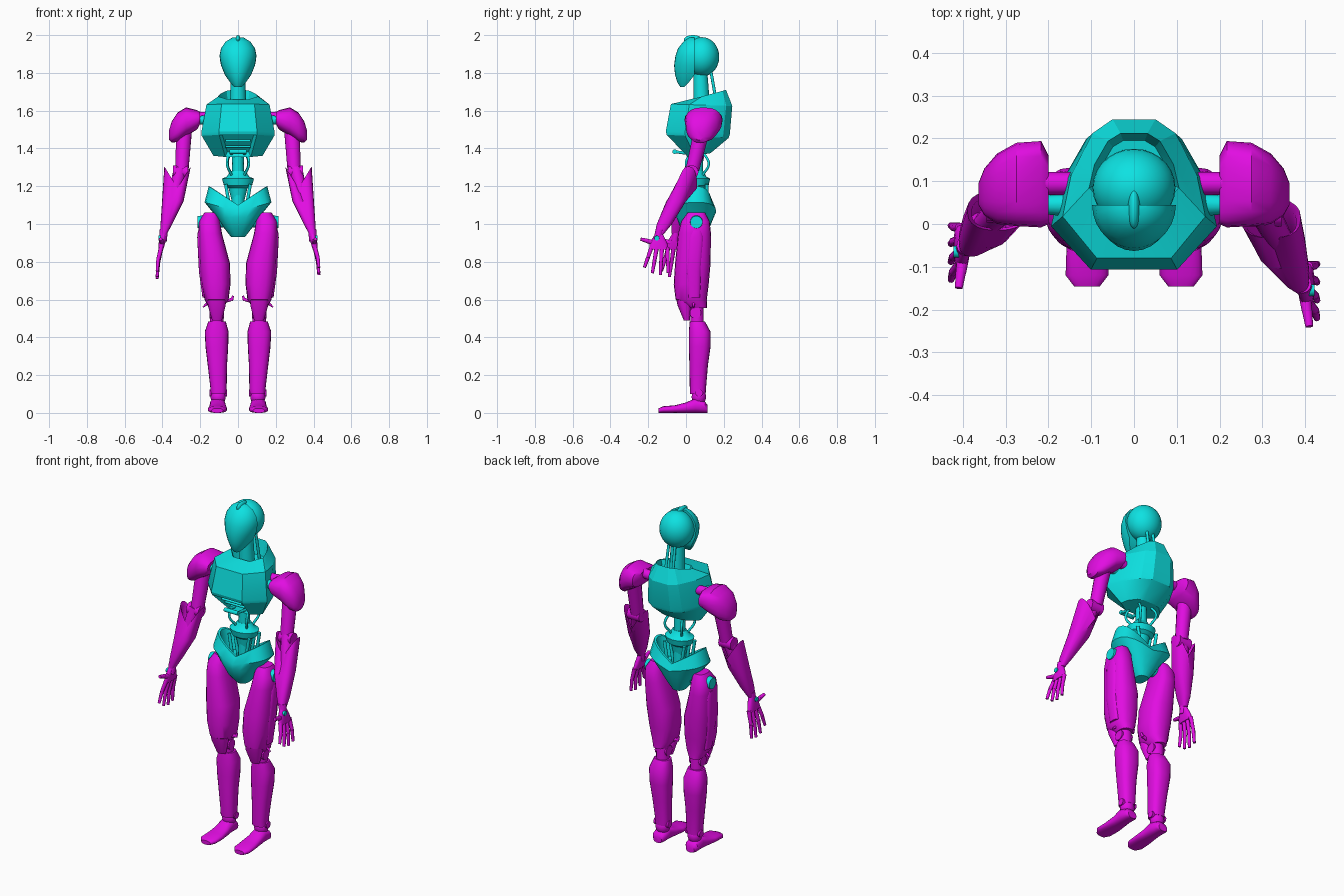
import bpy, bmesh
from math import cos, sin, pi, radians, copysign
from mathutils import Vector, Matrix

if "Cube" in bpy.data.objects:
    bpy.data.objects.remove(bpy.data.objects["Cube"])


def material(name, colour):
    m = bpy.data.materials.new(name)
    m.use_nodes = True
    m.diffuse_color = colour
    m.node_tree.nodes["Principled BSDF"].inputs["Base Color"].default_value = colour
    return m


TEAL = material("teal", (0.004, 0.76, 0.76, 1))
MAGENTA = material("magenta", (0.76, 0.004, 0.76, 1))


def finish(name, bm, mat, crease=38):
    # smooth shading with sharp edges kept
    bmesh.ops.recalc_face_normals(bm, faces=bm.faces)
    for f in bm.faces:
        f.smooth = True
    for e in bm.edges:
        e.smooth = len(e.link_faces) == 2 and e.calc_face_angle(0) < radians(crease)
    mesh = bpy.data.meshes.new(name)
    bm.to_mesh(mesh)
    bm.free()
    mesh.materials.append(mat)
    obj = bpy.data.objects.new(name, mesh)
    bpy.context.collection.objects.link(obj)
    return obj


def span(a0, a1, b0, b1, c, vee=0, n=20, power=0.8):
    # rounded cross-section filling a range; vee lifts its two sides
    ring = []
    for i in range(n):
        t = 2 * pi * i / n
        u = copysign(abs(cos(t)) ** power, cos(t))
        v = copysign(abs(sin(t)) ** power, sin(t))
        ring.append(((a0 + a1 + u * (a1 - a0)) / 2, (b0 + b1 + v * (b1 - b0)) / 2, c + vee * abs(u)))
    return ring


def skin(name, rings, mat, side=1, order=(0, 1, 2), edit=None, crease=38):
    # joins cross-sections into one closed part
    bm = bmesh.new()
    rows = []
    for ring in rings:
        pts = [[p[k] for k in order] for p in ring]
        rows.append([bm.verts.new((x * side, y, z)) for x, y, z in pts])
    for low, high in zip(rows, rows[1:]):
        for i in range(len(low)):
            bm.faces.new((low[i - 1], low[i], high[i], high[i - 1]))
    bm.faces.new(rows[0])
    bm.faces.new(rows[-1])
    if edit:
        bmesh.ops.recalc_face_normals(bm, faces=bm.faces)
        edit(bm)
    return finish(name, bm, mat, crease)


def rod(name, a, b, ra, rb, mat, side=1, n=14):
    a, b = Vector(a), Vector(b)
    turn = (b - a).to_track_quat('Z', 'Y')
    rings = [[p + turn @ Vector((r * cos(2 * pi * i / n), r * sin(2 * pi * i / n), 0)) for i in range(n)]
             for p, r in ((a, ra), (b, rb))]
    return skin(name, rings, mat, side)


def ball(name, centre, radii, mat, side=1):
    bm = bmesh.new()
    x, y, z = centre
    place = Matrix.Translation((x * side, y, z)) @ Matrix.Diagonal((*radii, 1))
    bmesh.ops.create_uvsphere(bm, u_segments=28, v_segments=16, radius=1, matrix=place)
    return finish(name, bm, mat)


def cable(name, points, radius, mat, side=1):
    curve = bpy.data.curves.new(name, 'CURVE')
    curve.dimensions = '3D'
    curve.bevel_depth = radius
    curve.bevel_resolution = 2
    line = curve.splines.new('BEZIER')
    line.bezier_points.add(len(points) - 1)
    for knot, (x, y, z) in zip(line.bezier_points, points):
        knot.co = (x * side, y, z)
        knot.handle_left_type = knot.handle_right_type = 'AUTO'
    curve.materials.append(mat)
    obj = bpy.data.objects.new(name, curve)
    bpy.context.collection.objects.link(obj)


# Head: rounded skull, flat-backed face mask, crest
ball("skull", (0, .085, 1.885), (.097, .091, .104), TEAL)
face_profile = ((1.725, .02, -.03), (1.75, .042, -.046), (1.79, .07, -.058), (1.84, .09, -.063),
                (1.89, .098, -.056), (1.93, .09, -.042), (1.965, .066, -.014), (1.987, .03, .015))
mask = []
for z, w, front in face_profile:
    # the lower jaw slopes up towards the neck
    back = min(.045, -.01 + (z - 1.725))
    mask.append([(x, min(y, back), h) for x, y, h in span(-w, w, front, 2 * back - front, z, n=28, power=1)])
skin("face_mask", mask, TEAL)
ball("head_crest", (0, .037, 1.975), (.014, .048, .025), TEAL)

# Neck
rod("neck", (0, .085, 1.6), (0, .075, 1.84), .045, .036, TEAL)
for s in (-1, 1):
    rod("neck_rod", (.025, .165, 1.62), (.02, .13, 1.82), .008, .008, TEAL, s)


# Chest: faceted shell with a collar opening and a recessed grille below
def chest_ring(w, y0, y1, z0, z1):
    half = ((.52, 0), (1, .3), (.88, .6), (.58, .9), (.3, 1))
    loop = list(half) + [(-x, t) for x, t in reversed(half)]
    return [(x * w, y0 + t * (y1 - y0), z0 + t * (z1 - z0)) for x, t in loop]


def recess(bm):
    front = [f for f in bm.faces if abs(f.normal.x) < .01 and f.normal.y < -.3 and f.normal.z < -.3]
    bmesh.ops.inset_individual(bm, faces=front, thickness=.018, depth=-.025)


skin("chest", [chest_ring(.13, .01, .13, 1.355, 1.375), chest_ring(.192, -.102, .225, 1.472, 1.455),
               chest_ring(.194, -.107, .232, 1.49, 1.475), chest_ring(.167, -.08, .245, 1.635, 1.625),
               chest_ring(.105, .03, .212, 1.66, 1.71), chest_ring(.085, .05, .195, 1.6, 1.62)],
     TEAL, edit=recess, crease=25)
for y, z in ((-.055, 1.44), (-.025, 1.41)):
    rod("grille_bar", (-.065, y, z), (.065, y, z), .007, .007, TEAL)
rod("chest_lip", (-.045, -.06, 1.383), (.045, -.06, 1.383), .012, .012, TEAL)
for s in (-1, 1):
    rod("lip_bracket", (.035, -.06, 1.383), (.035, .03, 1.37), .008, .008, TEAL, s)

# Waist: spine, collar, cables and struts
rod("spine", (0, .06, 1.05), (0, .06, 1.4), .034, .03, TEAL)
skin("waist_collar", [span(-w, w, .06 - w * .8, .06 + w * .8, z, power=1) for z, w in
                      ((1.13, .035), (1.19, .05), (1.205, .075), (1.24, .085), (1.25, .06), (1.28, .04))], TEAL)
for s in (-1, 1):
    cable("waist_cable", [(.045, .03, 1.38), (.058, .0, 1.32), (.035, .03, 1.26)], .007, TEAL, s)
    cable("rear_cable", [(.04, .09, 1.38), (.055, .12, 1.32), (.035, .09, 1.26)], .007, TEAL, s)
    for y in (.01, .06, .11):
        rod("waist_strut", (.04, y, 1.06), (.065, y, 1.21), .009, .009, TEAL, s)

# Pelvis: open basin with a dipped rim
skin("pelvis", [span(-.036, .036, .01, .1, .93), span(-.075, .075, -.03, .125, .98),
                span(-.112, .112, -.05, .147, 1.035), span(-.177, .177, -.052, .16, 1.065, .05),
                span(-.155, .155, -.025, .135, 1.1, .1), span(-.143, .143, -.013, .123, 1.1, .095),
                span(-.12, .12, 0, .11, 1.05, .03)], TEAL)

for s in (-1, 1):
    # Hip and thigh
    rod("hip_axle", (.03, .055, 1.01), (.19, .055, 1.01), .03, .03, TEAL, s)
    rod("hip_disc", (.18, .055, 1.01), (.214, .055, 1.01), .036, .032, TEAL, s, 24)
    skin("thigh", [span(.08, .155, .02, .11, .555), span(.05, .177, -.055, .11, .6),
                   span(.04, .193, -.065, .12, .68), span(.042, .204, -.058, .13, .79),
                   span(.085, .21, -.042, .132, .95), span(.095, .207, -.025, .125, 1.015),
                   span(.105, .177, .01, .1, 1.062)], MAGENTA, s)
    skin("thigh_side_panel", [span(.15, .188, .01, .075, .61), span(.16, .207, .0, .08, .75),
                              span(.16, .216, .01, .095, .93), span(.17, .212, .03, .085, .965)], MAGENTA, s)
    # Knee
    rod("knee_core", (.112, .055, .62), (.112, .06, .43), .036, .036, MAGENTA, s)
    rod("knee_hinge", (.075, .05, .53), (.15, .05, .53), .03, .03, MAGENTA, s)
    skin("knee_guard", [span(.085, .137, -.012, .02, .49), span(.065, .16, -.045, .03, .57),
                        span(.065, .165, -.055, .03, .62)], MAGENTA, s)
    rod("knee_hook", (.08, .03, .59), (.035, .03, .6), .012, .008, MAGENTA, s)
    rod("knee_hook_tip", (.035, .03, .595), (.025, .03, .62), .009, .005, MAGENTA, s)
    rod("knee_spur", (.15, .04, .59), (.185, .04, .56), .01, .004, MAGENTA, s)
    # Shin and ankle
    skin("shin", [span(.062, .145, .022, .104, .1), span(.06, .146, .02, .106, .13),
                  span(.058, .16, .018, .116, .25), span(.052, .172, .015, .13, .35),
                  span(.05, .176, .015, .13, .43), span(.065, .157, .02, .1, .485)], MAGENTA, s)
    ball("ankle", (.105, .068, .085), (.04, .038, .045), MAGENTA, s)
    rod("ankle_bolt", (.057, .07, .105), (.152, .07, .105), .02, .02, MAGENTA, s)
    # Foot: sections run from heel to toe
    skin("foot", [span(.08, .135, 0, .04, .115), span(.068, .148, 0, .06, .1),
                  span(.066, .15, 0, .078, .05), span(.062, .152, 0, .055, .0),
                  span(.057, .158, 0, .04, -.06), span(.06, .16, 0, .035, -.12),
                  span(.08, .14, 0, .024, -.146)], MAGENTA, s, (0, 2, 1))
    # Shoulder: sections run outwards
    skin("shoulder_pad", [span(.0, .16, 1.53, 1.59, .2), span(-.008, .194, 1.5, 1.603, .217),
                          span(-.005, .19, 1.465, 1.617, .275), span(.0, .165, 1.435, 1.59, .32),
                          span(.02, .13, 1.43, 1.545, .35), span(.045, .095, 1.445, 1.5, .364)],
         MAGENTA, s, (2, 0, 1))
    rod("shoulder_link", (.14, .095, 1.565), (.24, .095, 1.57), .027, .027, MAGENTA, s)
    rod("shoulder_socket", (.13, .045, 1.55), (.21, .045, 1.55), .03, .022, TEAL, s)

    # Arm: the left one swings further forward
    wrist_y = -.14 if s > 0 else -.05
    elbow_y = .03 if s > 0 else .04
    drop = .73 if s > 0 else .71
    rod("upper_arm", (.285, .085, 1.5), (.297, elbow_y + .005, 1.29), .042, .036, MAGENTA, s)
    rod("elbow", (.265, elbow_y, 1.275), (.345, elbow_y, 1.275), .036, .036, MAGENTA, s)
    rod("forearm_core", (.305, elbow_y, 1.29), (.35, (elbow_y + wrist_y) / 2, 1.1), .036, .03, MAGENTA, s)
    shell = []
    for z, x0, x1, deep, vee in ((.945, .377, .409, .024, 0), (1.0, .348, .41, .04, 0), (1.12, .288, .402, .052, 0),
                                 (1.19, .25, .39, .046, .115), (1.18, .262, .38, .036, .1), (1.13, .3, .385, .03, 0)):
        y = wrist_y + (elbow_y - wrist_y) * (z + vee / 2 - .95) / .33
        shell.append(span(x0, x1, y - deep, y + deep, z, vee))
    skin("forearm_shell", shell, MAGENTA, s)

    # Hand
    rod("wrist", (.393, wrist_y, .97), (.397, wrist_y - .01, .91), .022, .02, MAGENTA, s)
    skin("palm", [span(.395, .422, wrist_y - .055, wrist_y + .05, .865), span(.385, .42, wrist_y - .052, wrist_y + .04, .9),
                  span(.38, .412, wrist_y - .025, wrist_y + .018, .945)], MAGENTA, s)
    rod("hand_disc", (.4, wrist_y - .015, .925), (.422, wrist_y - .015, .925), .015, .013, TEAL, s)
    for i in range(4):
        base = Vector((.407, wrist_y - .043 + .028 * i, .875))
        tip = Vector((.428, wrist_y - .08 + .042 * i, drop + .01 * (i - 2) ** 2))
        middle = base.lerp(tip, .5) + Vector((.005, 0, 0))
        rod("finger_base", base, middle, .012, .01, MAGENTA, s, 10)
        rod("finger_tip", middle, tip, .0105, .008, MAGENTA, s, 10)
    rod("thumb_base", (.4, wrist_y - .03, .9), (.405, wrist_y - .065, .91), .014, .012, MAGENTA, s, 10)
    rod("thumb_tip", (.405, wrist_y - .063, .91), (.41, wrist_y - .1, .92), .012, .009, MAGENTA, s, 10)
